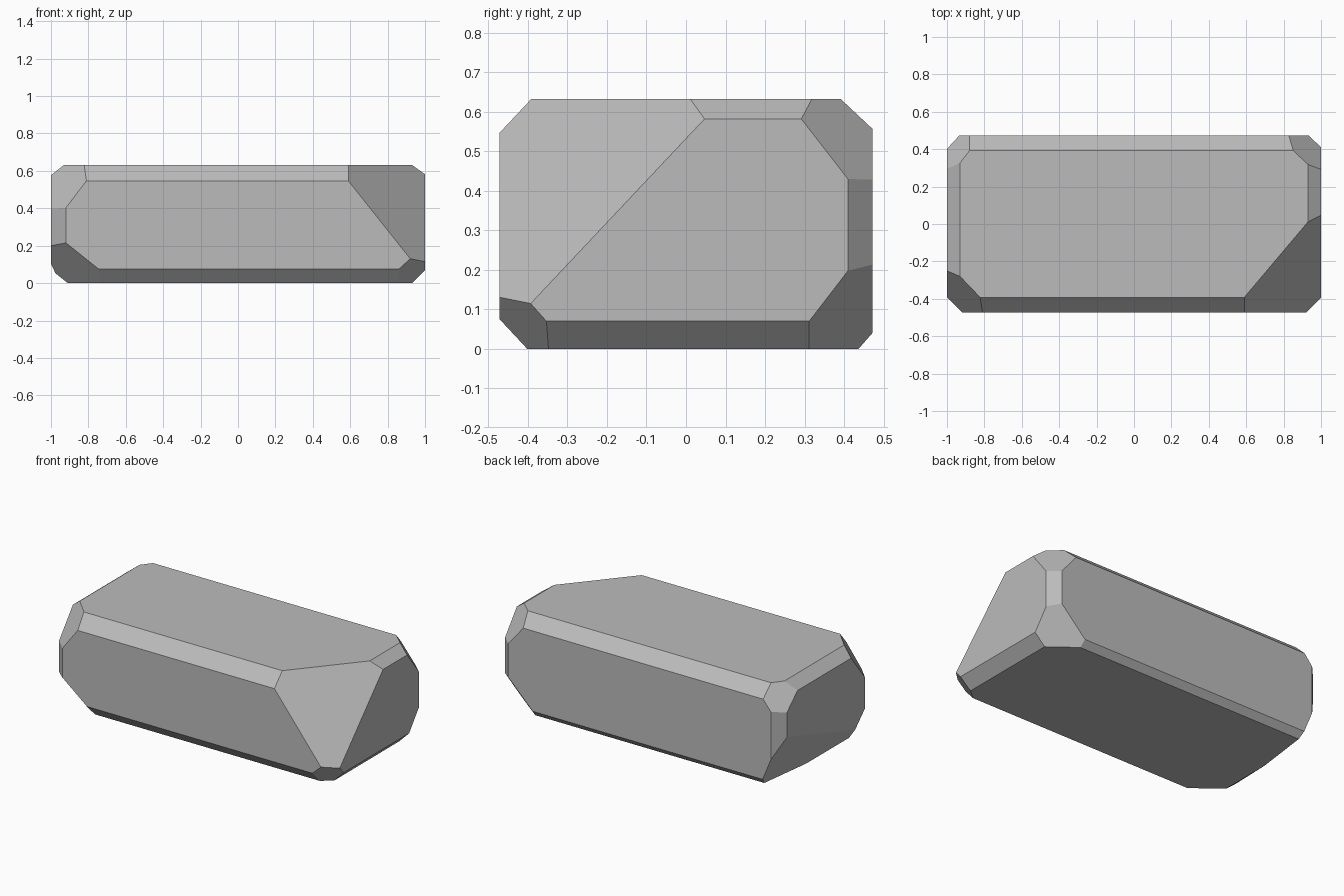
import bpy
import bmesh
from mathutils import Vector

cube = bpy.data.objects.get("Cube")
if cube:
    bpy.data.objects.remove(cube, do_unlink=True)

HALF_LENGTH, HALF_DEPTH, HEIGHT = 1.0, 0.472, 0.632
LEFT, RIGHT, FRONT, BACK, TOP, BOTTOM = "left", "right", "front", "back", "top", "bottom"

# Outward axis and sign of each side of the block
SIDES = {
    LEFT: (0, 1), RIGHT: (0, -1),
    FRONT: (1, -1), BACK: (1, 1),
    TOP: (2, 1), BOTTOM: (2, -1),
}


def make_material(name, colour):
    material = bpy.data.materials.new(name)
    material.use_nodes = True
    material.diffuse_color = colour
    material.node_tree.nodes["Principled BSDF"].inputs["Base Color"].default_value = colour
    return material


def chip(bm, setbacks):
    """Slice off an edge or corner; each setback is measured inward from its side."""
    centre = Vector((0, 0, HEIGHT / 2))
    extent = Vector((HALF_LENGTH, HALF_DEPTH, HEIGHT / 2))
    corner, normal = centre.copy(), Vector()
    for side, setback in setbacks.items():
        axis, sign = SIDES[side]
        corner[axis] += sign * extent[axis]
        normal[axis] = sign / setback
    point = corner - normal / normal.length_squared
    cut = bmesh.ops.bisect_plane(
        bm, geom=bm.verts[:] + bm.edges[:] + bm.faces[:], dist=1e-5,
        plane_co=point, plane_no=normal.normalized(), clear_outer=True)
    rim = [e for e in cut["geom_cut"] if isinstance(e, bmesh.types.BMEdge) and e.is_boundary]
    bmesh.ops.edgeloop_fill(bm, edges=rim)


# Rough block
bm = bmesh.new()
bmesh.ops.create_cube(bm, size=1)
for v in bm.verts:
    v.co.x *= 2 * HALF_LENGTH
    v.co.y *= 2 * HALF_DEPTH
    v.co.z = (v.co.z + 0.5) * HEIGHT

# Narrow chamfers along the edges
edge_chamfers = [
    {FRONT: 0.08, TOP: 0.085},
    {FRONT: 0.07, BOTTOM: 0.075},
    {BACK: 0.08, TOP: 0.075},
    {BACK: 0.035, BOTTOM: 0.04},
    {LEFT: 0.07, TOP: 0.05},
    {LEFT: 0.07, BOTTOM: 0.07},
    {RIGHT: 0.07, TOP: 0.055},
    {RIGHT: 0.09, BOTTOM: 0.072},
    {LEFT: 0.065, BACK: 0.062},
    {RIGHT: 0.08, FRONT: 0.08},
    {RIGHT: 0.065, BACK: 0.07},
]

# Chipped corners, including the large one at the front
corner_chips = [
    {LEFT: 0.478, FRONT: 0.566, TOP: 0.601},
    {LEFT: 0.222, FRONT: 0.181, BOTTOM: 0.203},
    {LEFT: 0.234, BACK: 0.219, TOP: 0.282},
    {LEFT: 0.278, BACK: 0.214, BOTTOM: 0.278},
    {RIGHT: 0.254, FRONT: 0.265, TOP: 0.335},
    {RIGHT: 0.349, FRONT: 0.282, BOTTOM: 0.279},
    {RIGHT: 0.182, BACK: 0.236, TOP: 0.222},
    {RIGHT: 0.141, BACK: 1.092, BOTTOM: 0.339},
]

for setbacks in edge_chamfers + corner_chips:
    chip(bm, setbacks)

bmesh.ops.recalc_face_normals(bm, faces=bm.faces[:])

# Finished stone with flat facets
mesh = bpy.data.meshes.new("stone_block")
bm.to_mesh(mesh)
bm.free()
mesh.materials.append(make_material("stone_grey", (0.5, 0.5, 0.5, 1)))
stone = bpy.data.objects.new("stone_block", mesh)
bpy.context.collection.objects.link(stone)
